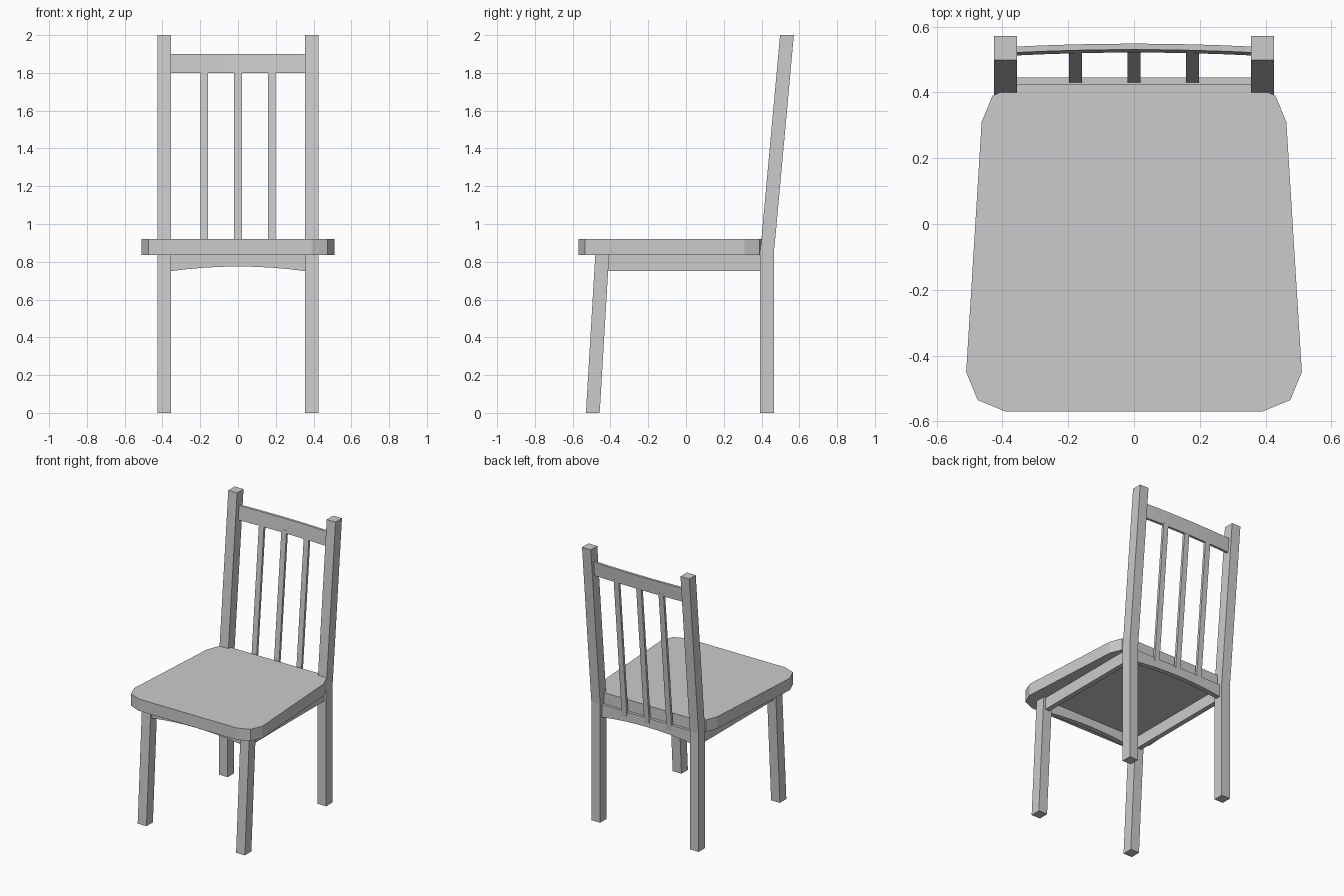
import bpy, bmesh
from mathutils import Vector

cube = bpy.data.objects.get("Cube")
if cube:
    bpy.data.objects.remove(cube, do_unlink=True)

grey = bpy.data.materials.new("plain_grey")
grey.use_nodes = True
grey.diffuse_color = (0.6, 0.6, 0.6, 1)
grey.node_tree.nodes["Principled BSDF"].inputs["Base Color"].default_value = (0.6, 0.6, 0.6, 1)


def loft(name, rings):
    """Skin a list of closed rings and cap both ends."""
    bm = bmesh.new()
    loops = [[bm.verts.new(p) for p in ring] for ring in rings]
    n = len(loops[0])
    for a, b in zip(loops, loops[1:]):
        for i in range(n):
            j = (i + 1) % n
            bm.faces.new((a[i], a[j], b[j], b[i]))
    bm.faces.new(loops[0][::-1])
    bm.faces.new(loops[-1])
    bmesh.ops.recalc_face_normals(bm, faces=bm.faces)
    mesh = bpy.data.meshes.new(name)
    bm.to_mesh(mesh)
    bm.free()
    mesh.materials.append(grey)
    obj = bpy.data.objects.new(name, mesh)
    bpy.context.collection.objects.link(obj)
    return obj


def post(name, x, width, depth, path):
    """Square bar following (y, z) points, where y is the front face."""
    w = width / 2
    return loft(name, [[(x - w, y, z), (x + w, y, z), (x + w, y + depth, z), (x - w, y + depth, z)]
                       for y, z in path])


def rail(name, half, y, depth, bottom, top, lean=0, bow=0, arch=0, steps=8):
    """Cross bar along x; bow curves it backwards, arch lifts the lower edge."""
    rings = []
    for i in range(steps + 1):
        t = 2 * i / steps - 1
        c = 1 - t * t
        f = y + bow * c
        b = bottom + arch * c
        rings.append([(t * half, f, b), (t * half, f + depth, b),
                      (t * half, f + depth + lean, top), (t * half, f + lean, top)])
    return loft(name, rings)


# Seat: tapered slab with clipped corners
right_edge = [(0.39, -0.57), (0.475, -0.535), (0.51, -0.45),
              (0.463, 0.31), (0.43, 0.39), (0.35, 0.425)]
outline = right_edge + [(-x, y) for x, y in reversed(right_edge)]
loft("seat", [[(x, y, z) for x, y in outline] for z in (0.835, 0.92)])

# Legs, back posts and side aprons
for side, s in (("left", 1), ("right", -1)):
    x = s * 0.391
    post("front_leg_" + side, x, 0.07, 0.073, [(-0.53, 0), (-0.48, 0.84)])
    post("back_post_" + side, x, 0.07, 0.073, [(0.392, 0), (0.392, 0.85), (0.403, 0.96), (0.498, 2)])
    post("side_apron_" + side, x, 0.035, 0.83, [(-0.43, 0.75), (-0.43, 0.84)])

# Front and back aprons with arched lower edges
rail("front_apron", 0.36, -0.465, 0.035, 0.75, 0.84, arch=0.025)
rail("back_apron", 0.36, 0.41, 0.035, 0.75, 0.84, arch=0.025)

# Bowed top rail and the slats beneath it
rail("top_rail", 0.36, 0.512, 0.018, 1.8, 1.9, lean=0.009, bow=0.009)
for name, x in (("left", 0.178), ("middle", 0), ("right", -0.178)):
    post("back_slat_" + name, x, 0.04, 0.018, [(0.427, 0.8), (0.521, 1.82)])
